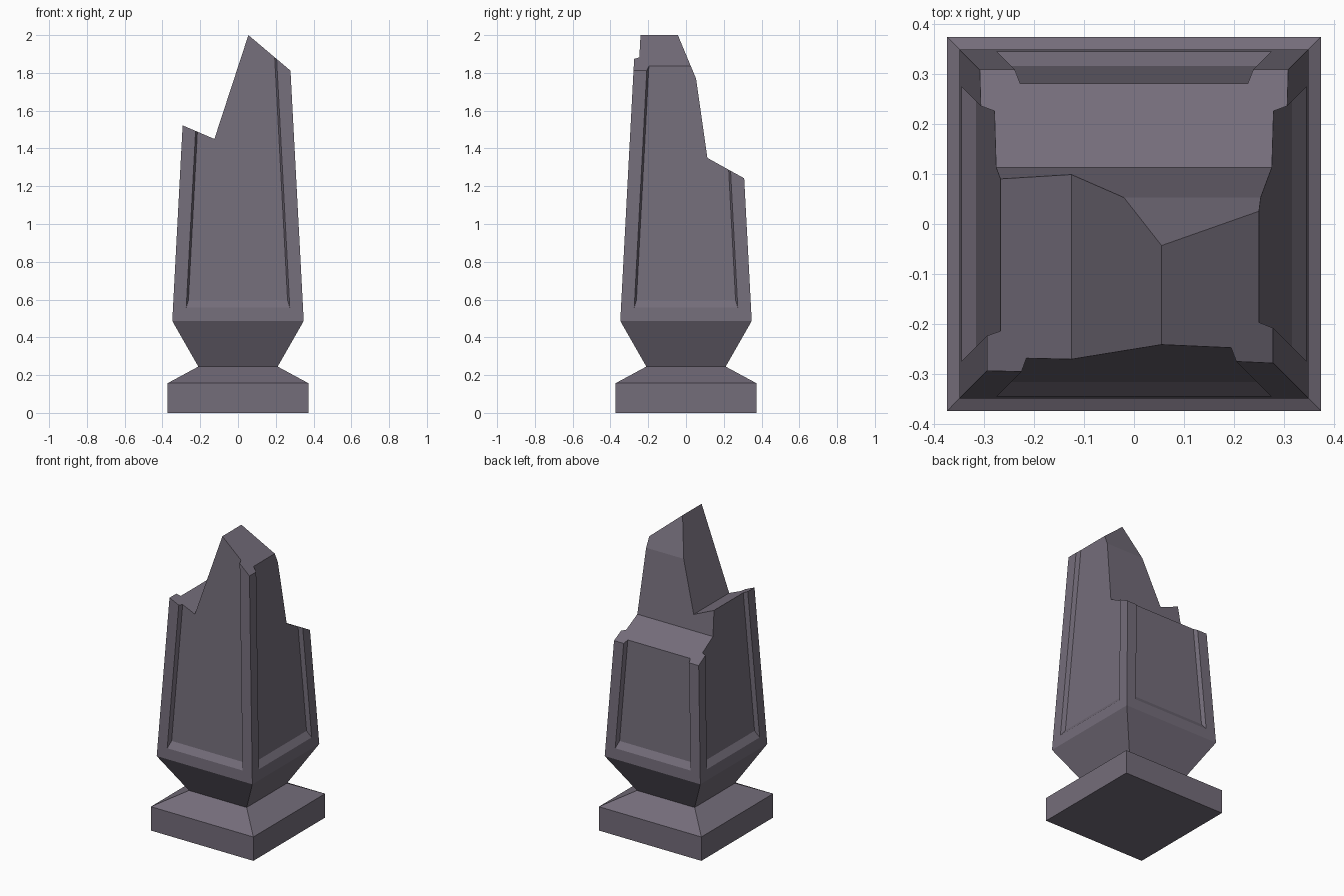
import bpy
import bmesh

cube = bpy.data.objects.get("Cube")
if cube:
    bpy.data.objects.remove(cube, do_unlink=True)

# Stone material
stone = bpy.data.materials.new("purple grey stone")
stone.use_nodes = True
colour = (0.175, 0.153, 0.195, 1)
stone.diffuse_color = colour
bsdf = stone.node_tree.nodes["Principled BSDF"]
bsdf.inputs["Base Color"].default_value = colour
bsdf.inputs["Roughness"].default_value = 0.9


def make_object(name, bm):
    bmesh.ops.recalc_face_normals(bm, faces=bm.faces)
    mesh = bpy.data.meshes.new(name)
    bm.to_mesh(mesh)
    bm.free()
    mesh.materials.append(stone)
    obj = bpy.data.objects.new(name, mesh)
    bpy.context.collection.objects.link(obj)
    return obj


def square_loft(bm, profile):
    """Stack square rings of (half width, height); return the side faces of the last level."""
    rings = [[bm.verts.new((sx * w, sy * w, z))
              for sx, sy in ((-1, -1), (1, -1), (1, 1), (-1, 1))] for w, z in profile]
    bm.faces.new(rings[0][::-1])
    bm.faces.new(rings[-1])
    for low, high in zip(rings, rings[1:]):
        sides = [bm.faces.new((low[i], low[(i + 1) % 4], high[(i + 1) % 4], high[i]))
                 for i in range(4)]
    return sides


def prism_cutter(name, points, axis):
    """Extrude an outline across the whole width, along x or y."""
    bm = bmesh.new()
    if axis == "y":
        verts = [bm.verts.new((a, -1, z)) for a, z in points]
        offset = (0, 2, 0)
    else:
        verts = [bm.verts.new((-1, a, z)) for a, z in points]
        offset = (2, 0, 0)
    face = bm.faces.new(verts)
    result = bmesh.ops.extrude_face_region(bm, geom=[face], use_keep_orig=True)
    moved = [g for g in result["geom"] if isinstance(g, bmesh.types.BMVert)]
    bmesh.ops.translate(bm, verts=moved, vec=offset)
    obj = make_object(name, bm)
    obj.hide_render = True
    return obj


# Plinth, waist and tapering shaft, made over-tall so it can be broken off
bm = bmesh.new()
shaft_sides = square_loft(bm, [(0.373, 0), (0.373, 0.157), (0.21, 0.245),
                               (0.348, 0.487), (0.252, 2.3)])
bm.normal_update()

# Recessed panel on each shaft face, with a long slope at its foot
bmesh.ops.inset_individual(bm, faces=shaft_sides, thickness=0.07, use_even_offset=True)
bmesh.ops.inset_individual(bm, faces=shaft_sides, thickness=0.01, depth=-0.027,
                           use_even_offset=True)
for face in shaft_sides:
    for v in face.verts:
        if v.co.z < 1:
            v.co.x *= 0.995
            v.co.y *= 0.995
            v.co.z = 0.597
obelisk = make_object("broken_obelisk", bm)

# Jagged break lines, front outline then side outline
cutters = [
    prism_cutter("front_break_cutter", [(-0.6, 1.654), (-0.125, 1.45), (0.055, 2.0),
                                        (0.6, 1.54), (0.6, 3), (-0.6, 3)], "y"),
    prism_cutter("side_break_cutter", [(-0.25, 2.5), (-0.043, 2.0), (0.053, 1.77), (0.113, 1.35),
                                       (0.6, 1.08), (0.6, 3), (-0.25, 3)], "x"),
]
bpy.context.view_layer.objects.active = obelisk
for cutter in cutters:
    mod = obelisk.modifiers.new("break", "BOOLEAN")
    mod.operation = "DIFFERENCE"
    mod.solver = "EXACT"
    mod.object = cutter
    bpy.ops.object.modifier_apply(modifier=mod.name)
    bpy.data.objects.remove(cutter, do_unlink=True)
